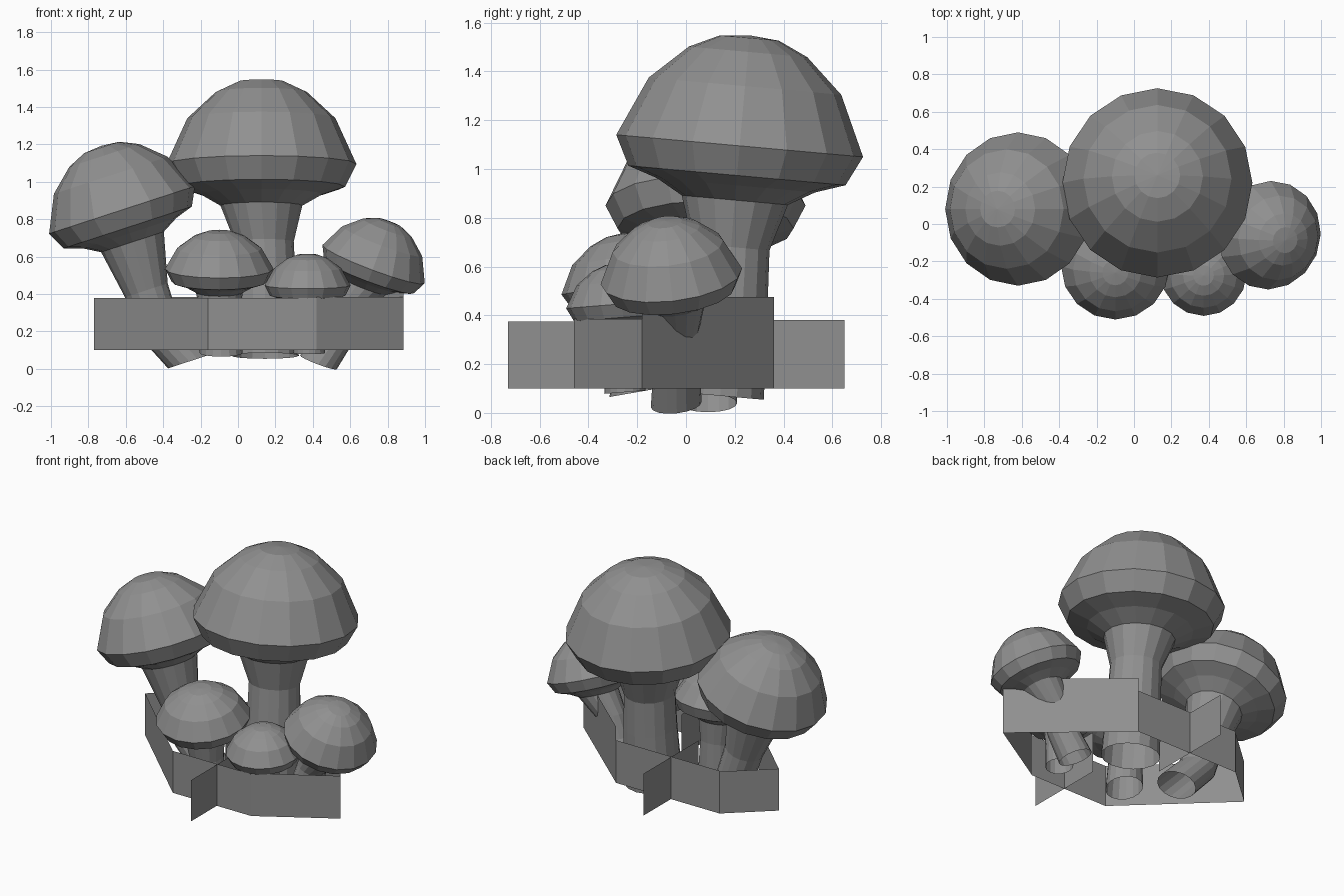
import bpy, bmesh, math
from mathutils import Vector

if "Cube" in bpy.data.objects:
    bpy.data.objects.remove(bpy.data.objects["Cube"])

SIDES = 16

# Dark grey for everything
grey = bpy.data.materials.new("dark_grey")
grey.diffuse_color = (0.28, 0.28, 0.28, 1)
grey.use_nodes = True
grey.node_tree.nodes["Principled BSDF"].inputs["Base Color"].default_value = grey.diffuse_color


def add(name, me):
    me.materials.append(grey)
    bpy.context.collection.objects.link(bpy.data.objects.new(name, me))


def ring(bm, centre, axis, radius, sides):
    """Circle of vertices around an axis."""
    q = Vector((0, 0, 1)).rotation_difference(axis)
    out = []
    for i in range(sides):
        a = 2 * math.pi * i / sides
        p = q @ Vector((math.cos(a) * radius, math.sin(a) * radius, 0))
        out.append(bm.verts.new(Vector(centre) + p))
    return out


def loft(name, sections, axis, sides, tip=None):
    """Skin a list of (centre, radius) rings; tip closes the first ring."""
    bm = bmesh.new()
    rings = [ring(bm, c, axis, r, sides) for c, r in sections]
    for a, b in zip(rings, rings[1:]):
        for i in range(sides):
            j = (i + 1) % sides
            bm.faces.new((a[i], b[i], b[j], a[j]))
    if tip is not None:
        t = bm.verts.new(tip)
        for i in range(sides):
            bm.faces.new((t, rings[0][i], rings[0][(i + 1) % sides]))
    bmesh.ops.recalc_face_normals(bm, faces=bm.faces)
    me = bpy.data.meshes.new(name)
    bm.to_mesh(me)
    bm.free()
    add(name, me)


# Cap profile: (radius, height) relative to rim radius / dome height
DOME = [(0.24, 0.975), (0.48, 0.85), (0.78, 0.54), (1.0, 0.0)]
UNDER = [(0.88, -0.24), (0.64, -0.32), (0.43, -0.44)]


def mushroom(name, rim, axis, r, h, stem):
    """Cap around the rim centre plus a stem of (x, y, z, radius) rings."""
    axis, rim = Vector(axis).normalized(), Vector(rim)
    cap = [(rim + axis * h * k, r * f) for f, k in DOME]
    cap += [(rim + axis * r * k, r * f) for f, k in UNDER]
    loft(name + "_cap", cap, axis, SIDES, rim + axis * h)
    rows = [(Vector(s[:3]), s[3]) for s in stem]
    loft(name + "_stem", rows + [cap[-1]], axis, SIDES)


mushroom("large_mushroom", (0.125, 0.22, 1.095), (0, 0.09, 1), 0.508, 0.455,
         [(0.145, 0.14, 0.07, 0.18), (0.145, 0.17, 0.45, 0.165),
          (0.14, 0.185, 0.68, 0.158)])
mushroom("left_mushroom", (-0.62, 0.08, 0.85), (-0.31, 0, 0.95), 0.41, 0.36,
         [(-0.26, 0.09, 0.04, 0.12), (-0.42, 0.09, 0.21, 0.115),
          (-0.49, 0.085, 0.42, 0.12)])
mushroom("right_mushroom", (0.725, -0.06, 0.56), (0.35, -0.11, 0.93), 0.292, 0.245,
         [(0.43, -0.04, 0.035, 0.105), (0.53, -0.04, 0.18, 0.095),
          (0.58, -0.04, 0.32, 0.092)])
mushroom("front_mushroom", (-0.1, -0.225, 0.535), (0, -0.17, 0.98), 0.29, 0.205,
         [(-0.09, -0.2, 0.085, 0.115), (-0.095, -0.195, 0.27, 0.105)])
mushroom("small_mushroom", (0.372, -0.262, 0.447), (0, -0.08, 1), 0.23, 0.168,
         [(0.38, -0.25, 0.085, 0.085), (0.38, -0.255, 0.22, 0.08)])


# Thin upright grass panels: start, end, top height
def panel(name, a, b, top):
    me = bpy.data.meshes.new(name)
    me.from_pydata([(*a, 0.1), (*b, 0.1), (*b, top), (*a, top)], [], [(0, 1, 2, 3)])
    add(name, me)


corners = [(-0.16, -0.46), (0.42, -0.46), (0.885, -0.18),
           (0.265, 0.36), (-0.50, 0.36), (-0.77, 0.12)]
tops = [0.38, 0.385, 0.475, 0.385, 0.38, 0.38]
for i, top in enumerate(tops):
    panel("grass_panel_%d" % (i + 1), corners[i], corners[(i + 1) % 6], top)

# Crossing panels at front and back
panel("front_cross_panel", (0.165, -0.73), (0.165, -0.19), 0.375)
panel("back_cross_panel", (-0.14, 0.65), (-0.14, 0.07), 0.38)
